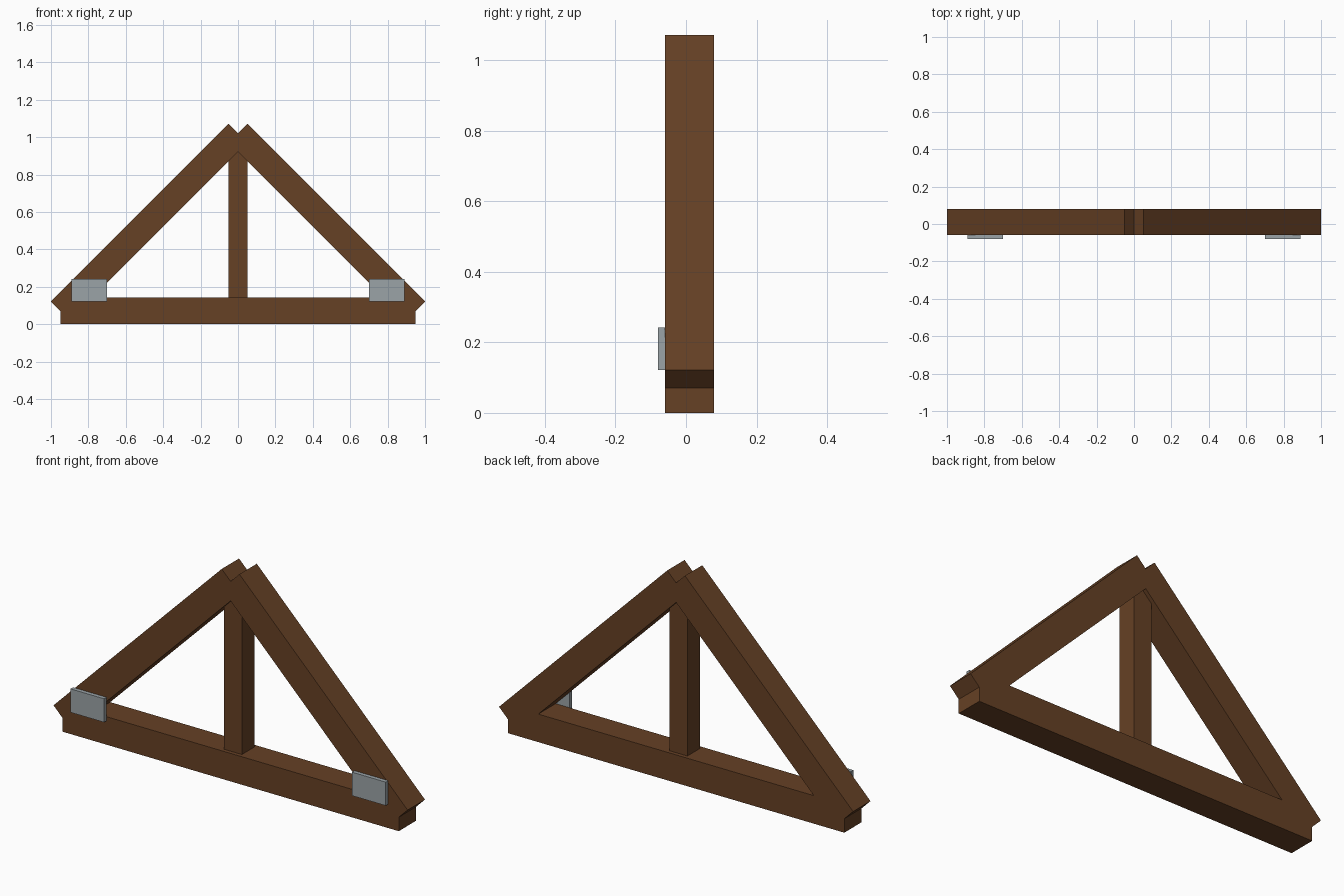
import bpy
from math import radians, sqrt

cube = bpy.data.objects.get("Cube")
if cube:
    bpy.data.objects.remove(cube, do_unlink=True)


def make_material(name, rgb):
    mat = bpy.data.materials.new(name)
    mat.use_nodes = True
    colour = (*rgb, 1.0)
    mat.diffuse_color = colour
    mat.node_tree.nodes["Principled BSDF"].inputs["Base Color"].default_value = colour
    return mat


wood = make_material("brown timber", (0.133, 0.052, 0.018))
steel = make_material("grey steel", (0.33, 0.37, 0.39))


def make_box(name, size, centre, mat, tilt=0.0):
    """Box with the given size, tilted in the plane of the truss."""
    bpy.ops.mesh.primitive_cube_add(size=1, location=centre)
    obj = bpy.context.object
    obj.name = name
    obj.scale = size
    bpy.ops.object.transform_apply(location=False, rotation=False, scale=True)
    obj.rotation_euler.y = tilt
    obj.data.materials.append(mat)
    return obj


DEPTH = 0.14
MID_Y = 0.01

# Bottom chord and slimmer centre post
make_box("bottom_chord", (1.9, DEPTH, 0.143), (0, MID_Y, 0.0715), wood)
make_box("king_post", (0.1, 0.1, 0.8), (0, MID_Y, 0.53), wood)

# Rafters crossing at the ridge, and connector plates on the front
for side, label in ((1, "left"), (-1, "right")):
    make_box(label + "_rafter", (0.95 * sqrt(2), DEPTH, 0.1 * sqrt(2)),
             (side * 0.475, MID_Y, 0.546), wood, side * radians(45))
    make_box(label + "_connector_plate", (0.19, 0.02, 0.12),
             (side * 0.795, -0.07, 0.182), steel)
